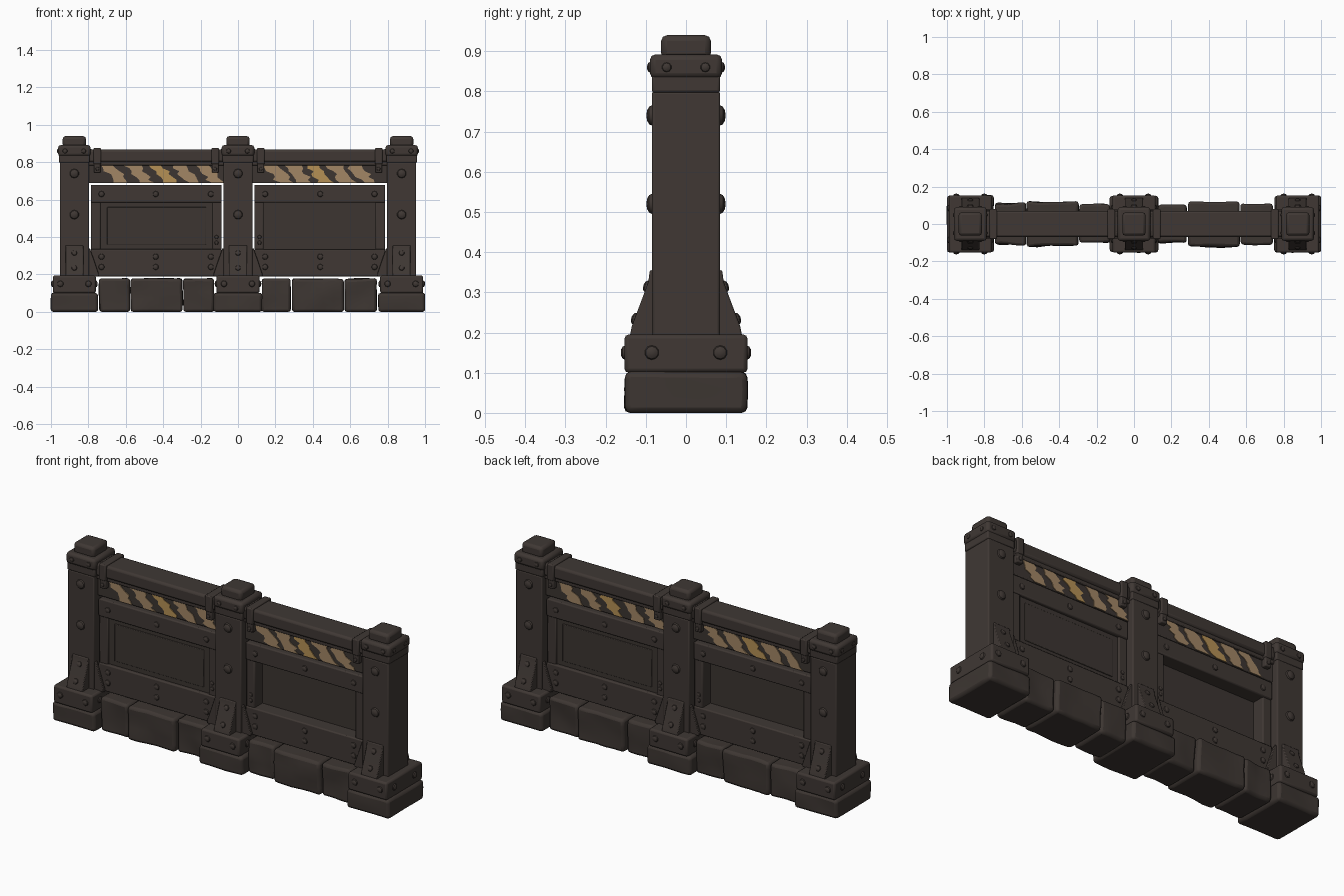
import bpy, bmesh, math, random
from mathutils import Vector, noise

random.seed(4)
if "Cube" in bpy.data.objects:
    bpy.data.objects.remove(bpy.data.objects["Cube"])


def material(name, rgb):
    m = bpy.data.materials.new(name)
    m.use_nodes = True
    m.diffuse_color = (*rgb, 1)
    m.node_tree.nodes["Principled BSDF"].inputs["Base Color"].default_value = (*rgb, 1)
    return m


IRON = material("dark_iron", (0.050, 0.039, 0.034))
STONE = material("dark_stone", (0.047, 0.037, 0.032))
PANEL = material("panel_iron", (0.045, 0.036, 0.031))
TAN = material("worn_tan_paint", (0.36, 0.24, 0.13))
GOLD = material("gold_paint", (0.46, 0.28, 0.09))


def finish(name, bm, mat, bevel=0, segments=2):
    bmesh.ops.recalc_face_normals(bm, faces=bm.faces)
    mesh = bpy.data.meshes.new(name)
    bm.to_mesh(mesh)
    bm.free()
    mesh.materials.append(mat)
    ob = bpy.data.objects.new(name, mesh)
    bpy.context.collection.objects.link(ob)
    if bevel:
        mod = ob.modifiers.new("bevel", 'BEVEL')
        mod.width, mod.segments, mod.limit_method = bevel, segments, 'ANGLE'
        mod.angle_limit = math.radians(40)
    bpy.ops.object.select_all(action='DESELECT')
    ob.select_set(True)
    bpy.context.view_layer.objects.active = ob
    bpy.ops.object.shade_smooth_by_angle(angle=math.radians(35))
    return ob


def cube(lo, hi):
    bm = bmesh.new()
    bmesh.ops.create_cube(bm, size=1)
    for v in bm.verts:
        v.co = Vector([(a + b) / 2 + c * (b - a) for a, b, c in zip(lo, hi, v.co)])
    return bm


def box(name, x, y, z, mat=IRON, bevel=0.006):
    return finish(name, cube((x[0], y[0], z[0]), (x[1], y[1], z[1])), mat, bevel)


def stone(name, x, y, z, rough=0.012, bevel=0.014):
    # block with a gently uneven surface, kept flat underneath
    bm = cube((x[0], -y, z[0]), (x[1], y, z[1]))
    bmesh.ops.subdivide_edges(bm, edges=bm.edges, cuts=4, use_grid_fill=True)
    for v in bm.verts:
        n = noise.noise_vector(v.co * 9)
        v.co.y += n.y * rough
        v.co.x += n.x * rough * 0.4
        if v.co.z > z[0] + 0.01:
            v.co.z += n.z * rough * 0.4
    finish(name, bm, STONE, bevel)


def prism(name, outline, depth, mat=IRON, bevel=0.0):
    # outline points are extruded along the depth vector
    bm = bmesh.new()
    face = bm.faces.new([bm.verts.new(p) for p in outline])
    new = bmesh.ops.extrude_face_region(bm, geom=[face])["geom"]
    bmesh.ops.translate(bm, vec=depth, verts=[v for v in new if isinstance(v, bmesh.types.BMVert)])
    return finish(name, bm, mat, bevel)


bolts = []


def bolt(pos, normal, radius=0.02):
    bolts.append((Vector(pos), Vector(normal), radius))


# Posts with caps, collars, feet and braces
for label, cx, half in (("left", 0.875, 0.125), ("middle", 0, 0.13), ("right", -0.875, 0.125)):
    box(label + "_post", (cx - 0.078, cx + 0.078), (-0.085, 0.085), (0.19, 0.8))
    box(label + "_cap_neck", (cx - 0.082, cx + 0.082), (-0.085, 0.085), (0.797, 0.84))
    box(label + "_cap", (cx - 0.087, cx + 0.087), (-0.09, 0.09), (0.832, 0.892), bevel=0.014)
    box(label + "_cap_knob", (cx - 0.062, cx + 0.062), (-0.062, 0.062), (0.88, 0.94), bevel=0.015)
    collar = 0.115
    box(label + "_collar", (cx - collar, cx + collar), (-0.153, 0.153), (0.1, 0.195), bevel=0.01)
    stone(label + "_foot", (cx - half, cx + half), 0.15, (0, 0.102), 0.007)
    for s in (-1, 1):
        # sloping brace on the front and back of the post
        slope = [(cx - 0.048, s * y, z) for y, z in
                 ((0.08, 0.19), (0.14, 0.19), (0.135, 0.215), (0.094, 0.325), (0.09, 0.355), (0.08, 0.355))]
        prism(label + "_brace", slope, (0.096, 0, 0), bevel=0.004)
        bolt((cx, s * 0.128, 0.235), (0, s, 0.35), 0.015)
        bolt((cx, s * 0.098, 0.315), (0, s, 0.35), 0.015)
        for z in (0.52, 0.74):
            bolt((cx, s * 0.085, z), (0, s, 0), 0.025)
        for d in (-1, 1):
            bolt((cx + d * 0.075, s * 0.153, 0.15), (0, s, 0), 0.017)
            bolt((cx + d * 0.05, s * 0.09, 0.86), (0, s, 0), 0.013)
            bolt((cx + d * collar, s * 0.085, 0.15), (d, 0, 0), 0.018)
            bolt((cx + d * 0.087, s * 0.048, 0.86), (d, 0, 0), 0.012)
            # side gussets lean on the post where a bay meets it
            if cx * d <= 0:
                gusset = [(cx + d * x, s * 0.062, z) for x, z in
                          ((0.07, 0.19), (0.13, 0.19), (0.13, 0.205), (0.084, 0.34), (0.07, 0.34))]
                prism(label + "_gusset", gusset, (0, s * 0.016, 0), bevel=0.003)

# Footing stones between the posts
for a, b, y in ((-0.742, -0.578, 0.11), (-0.574, -0.297, 0.118), (-0.292, -0.128, 0.1),
                (0.128, 0.282, 0.1), (0.29, 0.565, 0.118), (0.57, 0.742, 0.107)):
    stone("footing_stone", (a, b), y, (0, 0.178))


# Two bays, the second being the first turned half way round
def bay(label, t):
    def part(name, x, y, z, mat=IRON, bevel=0.006):
        box(label + name, sorted(t * v for v in x), sorted(t * v for v in y), z, mat, bevel)

    x = (-0.787, -0.087)
    part("_bottom_rail", x, (-0.062, 0.062), (0.19, 0.335))
    part("_top_rail", x, (-0.062, 0.062), (0.585, 0.679))
    part("_outer_stile", (-0.787, -0.735), (-0.055, 0.055), (0.33, 0.59))
    part("_inner_stile", (-0.137, -0.087), (-0.055, 0.055), (0.33, 0.59))
    part("_sheet", (-0.74, -0.13), (-0.045, -0.012), (0.33, 0.59), PANEL)
    part("_raised_sheet", (-0.7, -0.17), (-0.049, -0.04), (0.36, 0.56), PANEL, 0.003)
    part("_stripe_board", (-0.8, -0.075), (-0.05, 0.05), (0.688, 0.79), PANEL, 0.004)
    part("_ledge", (-0.8, -0.075), (-0.06, 0.06), (0.782, 0.803), bevel=0.004)
    part("_top_beam", (-0.8, -0.075), (-0.07, 0.07), (0.8, 0.868), bevel=0.012)
    for cx in (-0.752, -0.122):
        part("_clamp", (cx - 0.02, cx + 0.02), (-0.08, 0.08), (0.79, 0.876), bevel=0.005)
        for s in (-1, 1):
            part("_clamp_leg", (cx - 0.018, cx + 0.018), (s * 0.045, s * 0.076), (0.745, 0.8), bevel=0.005)
            bolt((t * cx, s * 0.076, 0.765), (0, s, 0), 0.01)
    for s in (-1, 1):
        for bx in (-0.73, -0.44, -0.145):
            for z in (0.24, 0.295, 0.63):
                bolt((t * bx, s * 0.062, z), (0, s, 0), 0.016)
        for z in (0.37, 0.4):
            bolt((t * -0.115, s * 0.055, z), (0, s, 0), 0.011)


# Slanted, ragged paint stripes on both faces of each board
def stripes(label, start, step, s):
    rows = 7
    for i in range(5):
        left, right = [], []
        for r in range(rows):
            f = r / (rows - 1)
            z = 0.783 - 0.092 * f
            u = start + step * i + 0.075 * f
            wobble = 0.016
            left.append((u + random.uniform(-wobble, wobble), z))
            right.append((u + 0.074 + random.uniform(-wobble, wobble), z))
        # screen-right is +x in front and -x behind
        outline = [(-s * max(-0.73, min(0.73, u)), s * 0.0495, z) for u, z in left + right[::-1]]
        prism(label + "_paint_stripe", outline, (0, s * 0.004, 0), GOLD if i == 2 else TAN)


for name, turn in (("right_bay", 1), ("left_bay", -1)):
    bay(name, turn)
for side, word in ((-1, "front"), (1, "back")):
    stripes(word + "_first", -0.73, 0.127, side)
    stripes(word + "_second", 0.14, 0.112, side)

# Domed bolts
bm = bmesh.new()
for pos, normal, radius in bolts:
    turn = normal.to_track_quat('Z', 'Y').to_matrix().to_4x4()
    made = bmesh.ops.create_uvsphere(bm, u_segments=10, v_segments=6, radius=radius)["verts"]
    for v in made:
        v.co.z *= 0.55
    bmesh.ops.transform(bm, matrix=turn, verts=made)
    bmesh.ops.translate(bm, vec=pos, verts=made)
finish("bolts", bm, IRON)
